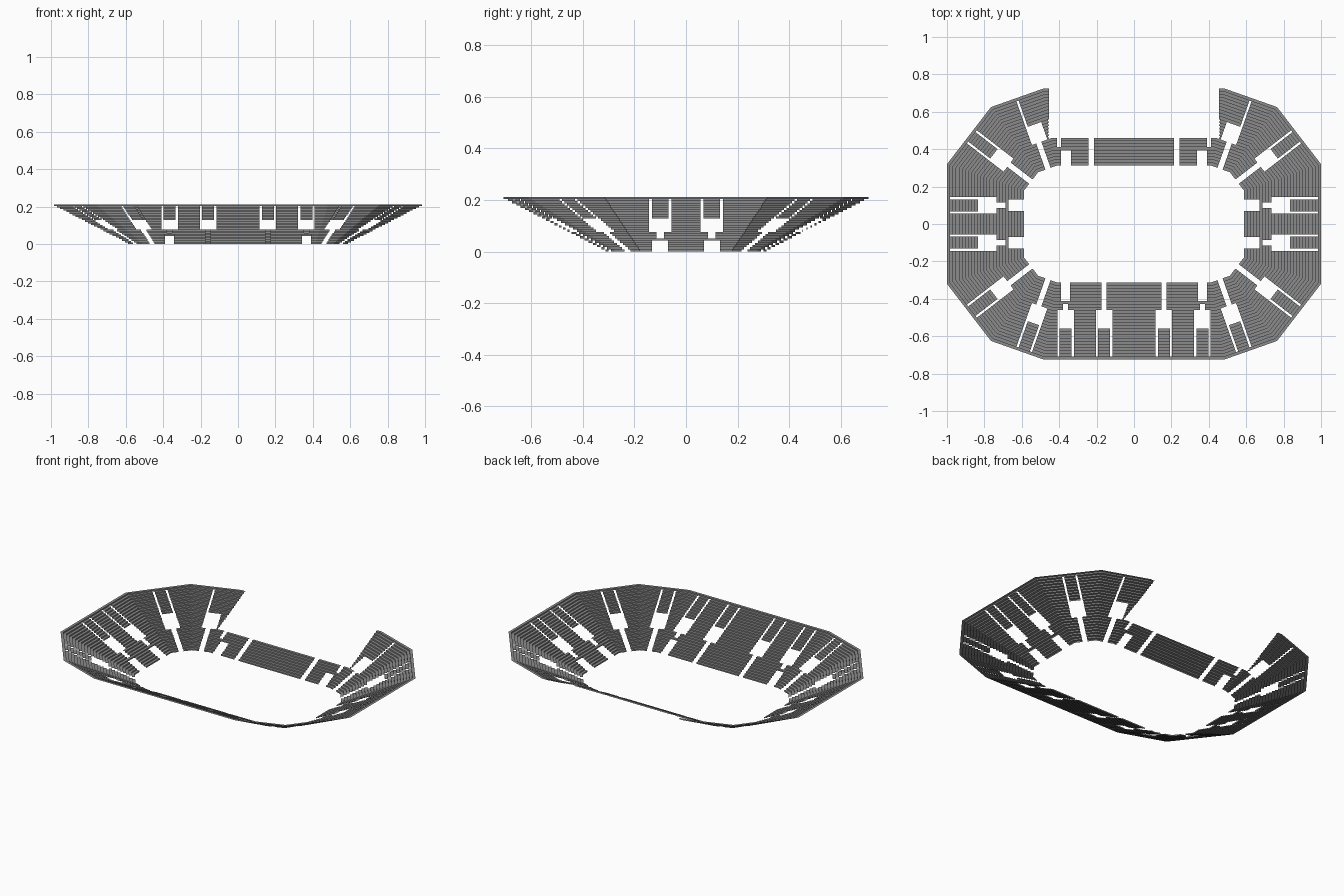
import bpy, bmesh, math
from mathutils import Vector

if "Cube" in bpy.data.objects:
    bpy.data.objects.remove(bpy.data.objects["Cube"])

ROWS, RUN, RISE = 25, 0.0165, 0.0085
CUT_X = 0.455                      # open slot in the back upper tier
LOWER = 9                          # rows in the lower tier

mat = bpy.data.materials.new("concrete grey")
mat.diffuse_color = (0.26, 0.26, 0.26, 1)
mat.use_nodes = True
mat.node_tree.nodes["Principled BSDF"].inputs["Base Color"].default_value = mat.diffuse_color

# Outer outline, one quarter mirrored to all four (counter-clockwise)
q = [(1.0, 0.32), (0.765, 0.625), (0.485, 0.724)]
outline = (q + [(-x, y) for x, y in reversed(q)]
           + [(-x, -y) for x, y in q] + [(x, -y) for x, y in reversed(q)])
outline = [Vector(p) for p in outline]
N = len(outline)


def edge(i):
    """Outward normal, tangent and distance of one side."""
    a, b = outline[i % N], outline[(i + 1) % N]
    t = (b - a).normalized()
    n = Vector((t.y, -t.x))
    return n, t, a.dot(n)


def corner(i, inset):
    """Outline vertex i moved inwards so that both its sides shift by inset."""
    n1, n2 = edge(i - 1)[0], edge(i)[0]
    return outline[i % N] - (n1 + n2) * (inset / (1 + n1.dot(n2)))


def entrance(c, aisles=(-1, 1)):
    """Entrance opening with narrow aisles beside the block above it."""
    return ([(c - 0.044, c + 0.044, LOWER, 15)]
            + [(c + s * 0.038 - 0.006, c + s * 0.038 + 0.006, 15, 24) for s in aisles])


def gap(c, half, r0, r1):
    return [(c - half, c + half, r0, r1)]


# Gaps per kind of side: (from, to, first row, end row)
front, back, side = [], [], []
for s in (-1, 1):
    front += entrance(s * 0.366) + gap(s * 0.366, 0.024, 0, 6) + gap(s * 0.366, 0.0135, 7, 9)
    front += entrance(s * 0.16) + gap(s * 0.16, 0.0135, 0, 9)
    side += entrance(s * 0.1) + gap(s * 0.1, 0.031, 0, 5) + gap(s * 0.1, 0.015, 6, 9)
    back += gap(s * 0.228, 0.0145, 0, 9) + gap(s * 0.363, 0.027, 0, 5) + gap(s * 0.402, 0.011, 6, 9)
back += [(-CUT_X, CUT_X, LOWER, ROWS)]
outer_corner = entrance(-0.16) + gap(-0.157, 0.0145, 0, 9)
inner_corner = entrance(-0.33) + gap(-0.335, 0.0145, 0, 9)
inner_corner_back = entrance(-0.33, (-1,)) + gap(-0.335, 0.0145, 0, 9)


def flip(gaps):
    return [(-b, -a, r0, r1) for a, b, r0, r1 in gaps]


def stand(name, i, gaps, cut=0):
    """Stepped seating along side i, with riser and tread per row."""
    n, t, dist = edge(i)
    bm = bmesh.new()

    def quad(pts):
        bm.faces.new([bm.verts.new((p.x, p.y, z)) for p, z in pts])

    for r in range(ROWS):
        in0, in1 = (ROWS - r) * RUN, (ROWS - r - 1) * RUN
        d0, d1 = dist - in0, dist - in1
        lo0, hi0 = corner(i, in0).dot(t), corner(i + 1, in0).dot(t)
        lo1, hi1 = corner(i, in1).dot(t), corner(i + 1, in1).dot(t)
        row = [(a, b) for a, b, r0, r1 in gaps if r0 <= r < r1]
        if cut and r >= LOWER:     # trim corner stand at the slot
            tc = (cut * CUT_X - n.x * d0) / t.x
            if lo0 < tc < hi0:
                row.append((tc, 9) if cut > 0 else (-9, tc))
        # alternate gap ends give the kept pieces; mitred ends follow the corner
        spans, start = [], (lo0, lo1)
        for a, b in sorted(row):
            spans.append((start, (a, a)))
            start = (b, b)
        spans.append((start, (hi0, hi1)))
        z0, z1 = r * RISE, (r + 1) * RISE
        for (a0, a1), (b0, b1) in spans:
            if b0 - a0 < 1e-4 or b1 - a1 < 1e-4:
                continue
            A, B = n * d0 + t * a0, n * d0 + t * b0
            C, D = n * d1 + t * b1, n * d1 + t * a1
            quad([(A, z0), (A, z1), (B, z1), (B, z0)])
            quad([(A, z1), (D, z1), (C, z1), (B, z1)])
    bmesh.ops.remove_doubles(bm, verts=bm.verts, dist=1e-5)
    for f in bm.faces:             # treads face up, risers face the pitch
        f.normal_update()
        up = f.normal.z if abs(f.normal.z) > 0.5 else -f.normal.xy.dot(n)
        if up < 0:
            f.normal_flip()
    me = bpy.data.meshes.new(name)
    bm.to_mesh(me)
    bm.free()
    me.materials.append(mat)
    bpy.context.collection.objects.link(bpy.data.objects.new(name, me))


# All twelve stands, counter-clockwise from the right back corner
stand("back_right_outer_corner", 0, outer_corner)
stand("back_right_inner_corner", 1, inner_corner_back, 1)
stand("back_stand", 2, back)
stand("back_left_inner_corner", 3, flip(inner_corner_back), -1)
stand("back_left_outer_corner", 4, flip(outer_corner))
stand("left_stand", 5, side)
stand("front_left_outer_corner", 6, outer_corner)
stand("front_left_inner_corner", 7, inner_corner)
stand("front_stand", 8, front)
stand("front_right_inner_corner", 9, flip(inner_corner))
stand("front_right_outer_corner", 10, flip(outer_corner))
stand("right_stand", 11, side)
